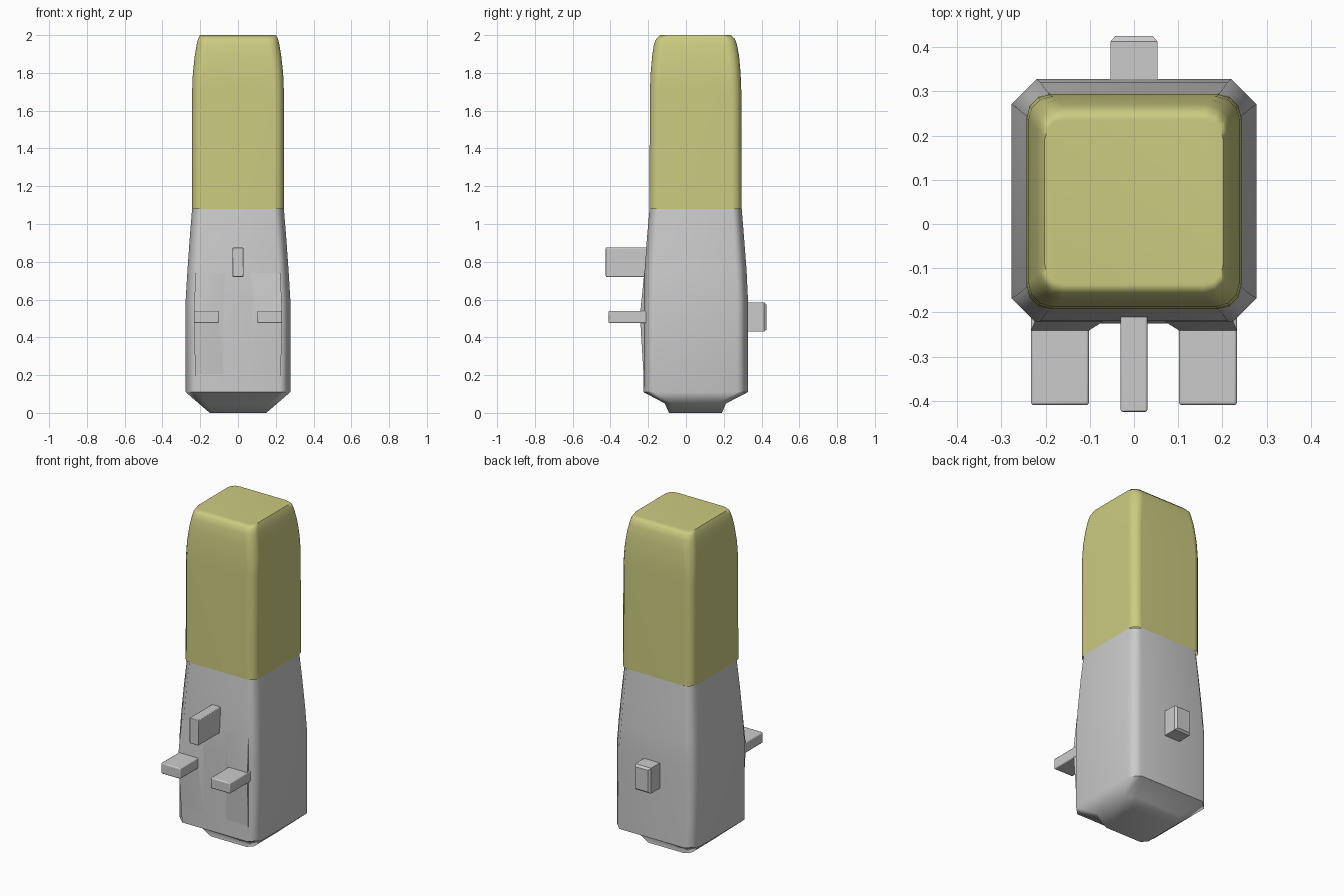
import bpy, bmesh, math
from math import sin, cos, pi

if "Cube" in bpy.data.objects:
    bpy.data.objects.remove(bpy.data.objects["Cube"])


def loft(name, rings, cap_start=True, cap_end=True, bevel=0, angle=50):
    """Skin a list of equal-length point rings into one smooth object."""
    bm = bmesh.new()
    loops = [[bm.verts.new(p) for p in ring] for ring in rings]
    n = len(loops[0])
    for a, b in zip(loops, loops[1:]):
        for i in range(n):
            j = (i + 1) % n
            bm.faces.new((a[i], a[j], b[j], b[i]))
    if cap_start:
        bm.faces.new(loops[0][::-1])
    if cap_end:
        bm.faces.new(loops[-1])
    bmesh.ops.recalc_face_normals(bm, faces=bm.faces)
    mesh = bpy.data.meshes.new(name)
    bm.to_mesh(mesh)
    bm.free()
    obj = bpy.data.objects.new(name, mesh)
    bpy.context.collection.objects.link(obj)
    bpy.ops.object.select_all(action='DESELECT')
    obj.select_set(True)
    bpy.context.view_layer.objects.active = obj
    bpy.ops.object.shade_smooth_by_angle(angle=math.radians(angle))
    if bevel:
        mod = obj.modifiers.new("Bevel", 'BEVEL')
        mod.width, mod.segments = bevel, 2
    obj.modifiers.new("Weighted normals", 'WEIGHTED_NORMAL').keep_sharp = True
    return obj


def section(z, hx, y0, y1, r, steps):
    """Horizontal rectangle with corners cut (1 step) or rounded (more)."""
    pts = []
    corners = [(hx - r, y1 - r), (-hx + r, y1 - r),
               (-hx + r, y0 + r), (hx - r, y0 + r)]
    for k, (cx, cy) in enumerate(corners):
        for i in range(steps + 1):
            a = (k + i / steps) * pi / 2
            pts.append((cx + r * cos(a), cy + r * sin(a), z))
    return pts


def block(y, x0, x1, z0, z1):
    """Upright rectangle at depth y."""
    return [(x0, y, z0), (x1, y, z0), (x1, y, z1), (x0, y, z1)]


# Lower body with chamfered corners and narrow foot
body = [(0, .15, -.09, .19, .03), (.05, .208, -.112, .212, .04),
        (.11, .277, -.225, .328, .057), (.60, .277, -.225, .328, .057),
        (.75, .268, -.219, .321, .056), (.92, .256, -.207, .308, .053),
        (1.08, .243, -.193, .295, .05)]
loft("body", [section(*s, 1) for s in body], cap_end=False)

# Rounded yellow upper cover
cover = [(1.08, .243, -.193, .295, .052), (1.70, .243, -.191, .293, .052),
         (1.80, .239, -.187, .289, .054), (1.89, .229, -.179, .281, .055),
         (1.95, .219, -.170, .270, .055), (1.98, .212, -.158, .259, .05),
         (2.0, .202, -.137, .237, .045)]
top = loft("upper_cover", [section(*s, 3) for s in cover], cap_start=False)
yellow = bpy.data.materials.new("yellow")
yellow.diffuse_color = (.6, .6, .22, 1)
yellow.use_nodes = True
yellow.node_tree.nodes["Principled BSDF"].inputs["Base Color"].default_value = yellow.diffuse_color
top.data.materials.append(yellow)

# Pair of flat side tabs with soft swellings at their roots
for side, label in ((-1, "left"), (1, "right")):
    x0, x1 = sorted((side * .102, side * .233))
    loft(label + "_tab", [block(-.20, x0, x1, .475, .54),
                          block(-.41, x0, x1, .475, .54)], bevel=.006, angle=30)
    f0, f1 = sorted((side * .07, side * .225))
    loft(label + "_tab_root", [block(-.221, f0, f1, .14, .74),
                               block(-.241, x0, x1, .475, .54)])

# Upright front fin and its root
loft("front_fin", [block(-.18, -.03, .03, .72, .875),
                   block(-.425, -.03, .03, .72, .875)], bevel=.004, angle=30)

# Rear peg with a chamfered end
loft("rear_peg", [block(.28, -.053, .053, .43, .585),
                  block(.413, -.053, .053, .43, .585),
                  block(.426, -.042, .042, .441, .574)], angle=30)
